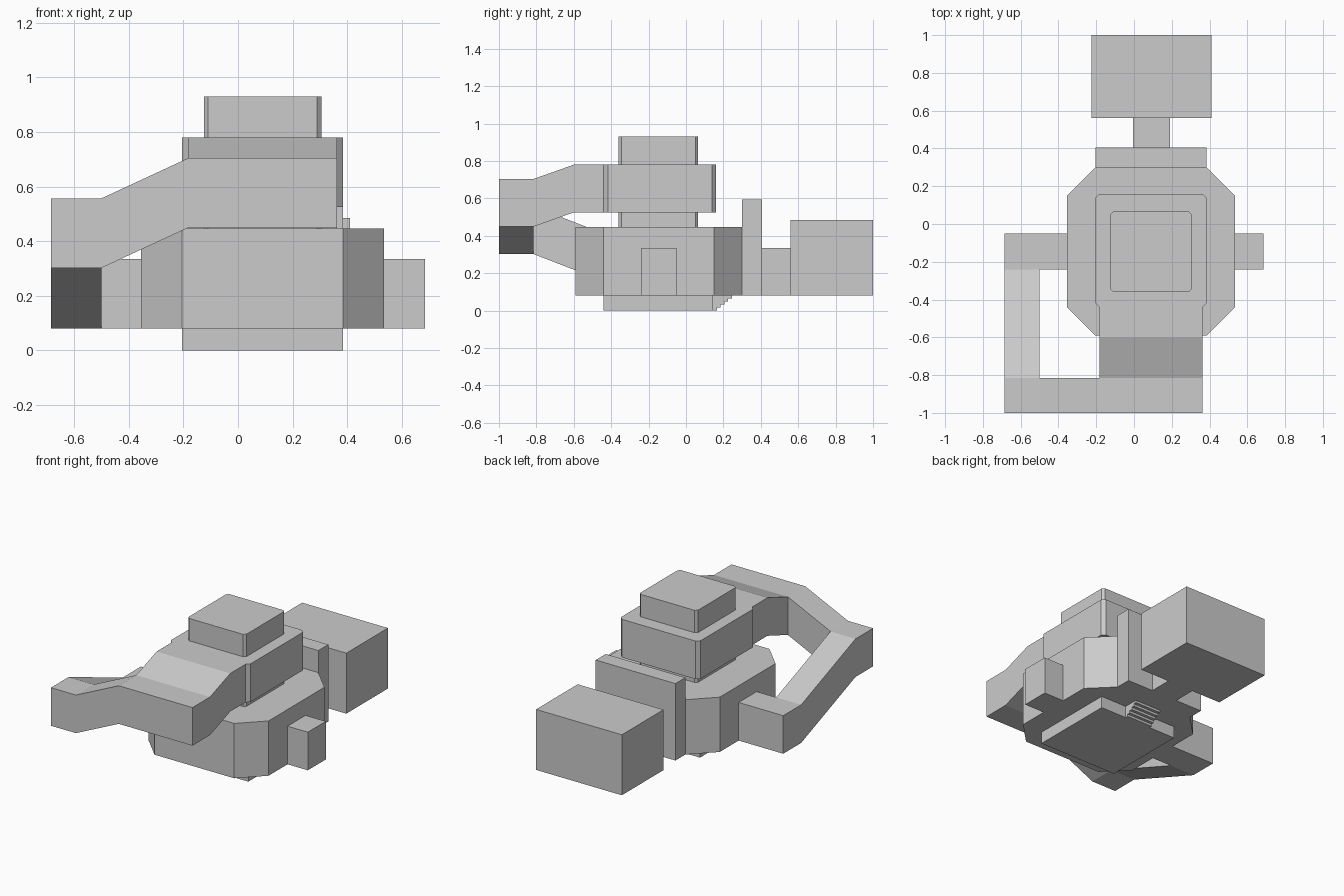
import bpy, bmesh
from mathutils import Vector

if "Cube" in bpy.data.objects:
    bpy.data.objects.remove(bpy.data.objects["Cube"])


def prism(name, profile, axis, lo, hi):
    """Extrude a 2D profile along an axis: x -> (y,z), y -> (x,z), z -> (x,y)."""
    place = {'x': lambda a, b, t: (t, a, b),
             'y': lambda a, b, t: (a, t, b),
             'z': lambda a, b, t: (a, b, t)}[axis]
    step = Vector(place(0, 0, hi - lo))
    bm = bmesh.new()
    face = bm.faces.new([bm.verts.new(place(a, b, lo)) for a, b in profile])
    ext = bmesh.ops.extrude_face_region(bm, geom=[face], use_keep_orig=True)
    verts = [g for g in ext['geom'] if isinstance(g, bmesh.types.BMVert)]
    bmesh.ops.translate(bm, verts=verts, vec=step)
    bmesh.ops.recalc_face_normals(bm, faces=bm.faces[:])
    mesh = bpy.data.meshes.new(name)
    bm.to_mesh(mesh)
    bm.free()
    obj = bpy.data.objects.new(name, mesh)
    bpy.context.collection.objects.link(obj)
    return obj


def block(name, x0, x1, y0, y1, z0, z1, cut=0):
    """Box with optional chamfered vertical corners."""
    if cut:
        c = cut
        pts = [(x0 + c, y0), (x1 - c, y0), (x1, y0 + c), (x1, y1 - c),
               (x1 - c, y1), (x0 + c, y1), (x0, y1 - c), (x0, y0 + c)]
    else:
        pts = [(x0, y0), (x1, y0), (x1, y1), (x0, y1)]
    return prism(name, pts, 'z', z0, z1)


def band(name, path, height, axis, lo, hi):
    """Corridor of constant height following a lower path."""
    top = [(a, b + height) for a, b in reversed(path)]
    return prism(name, path + top, axis, lo, hi)


H = 0.255  # corridor height

# Central tower
block("base_plinth", -0.205, 0.385, -0.44, 0.145, 0, 0.08)
block("main_hall", -0.355, 0.535, -0.59, 0.30, 0.08, 0.447, 0.15)
block("neck", -0.125, 0.305, -0.36, 0.065, 0.447, 0.525, 0.015)
block("upper_hall", -0.205, 0.385, -0.44, 0.16, 0.525, 0.78, 0.022)
block("roof_cap", -0.125, 0.305, -0.36, 0.065, 0.78, 0.93, 0.015)

# Small steps leading from the plinth up to the hall floor
for i in range(5):
    block(f"step_{i + 1}", -0.005, 0.19, 0.145, 0.165 + 0.02 * i,
          0.016 * i, 0.016 * (i + 1))

# Rear rooms
block("back_plate", -0.205, 0.385, 0.30, 0.405, 0.08, 0.595)
block("rear_passage", -0.005, 0.19, 0.405, 0.56, 0.08, 0.335)
block("rear_room", -0.225, 0.41, 0.56, 1.0, 0.08, 0.485)

# Side passages
block("right_alcove", 0.535, 0.685, -0.24, -0.05, 0.08, 0.335)
block("left_passage", -0.685, -0.355, -0.24, -0.05, 0.08, 0.335)

# Climbing corridor that wraps round the front to the upper hall
band("left_ramp", [(-0.24, 0.08), (-0.815, 0.302)], H, 'x', -0.685, -0.50)
band("front_ramp", [(-0.685, 0.302), (-0.50, 0.302), (-0.183, 0.449), (0.363, 0.449)],
     H, 'y', -1.0, -0.815)
band("upper_ramp", [(-0.815, 0.449), (-0.60, 0.525), (-0.44, 0.525)],
     H, 'x', -0.183, 0.363)
